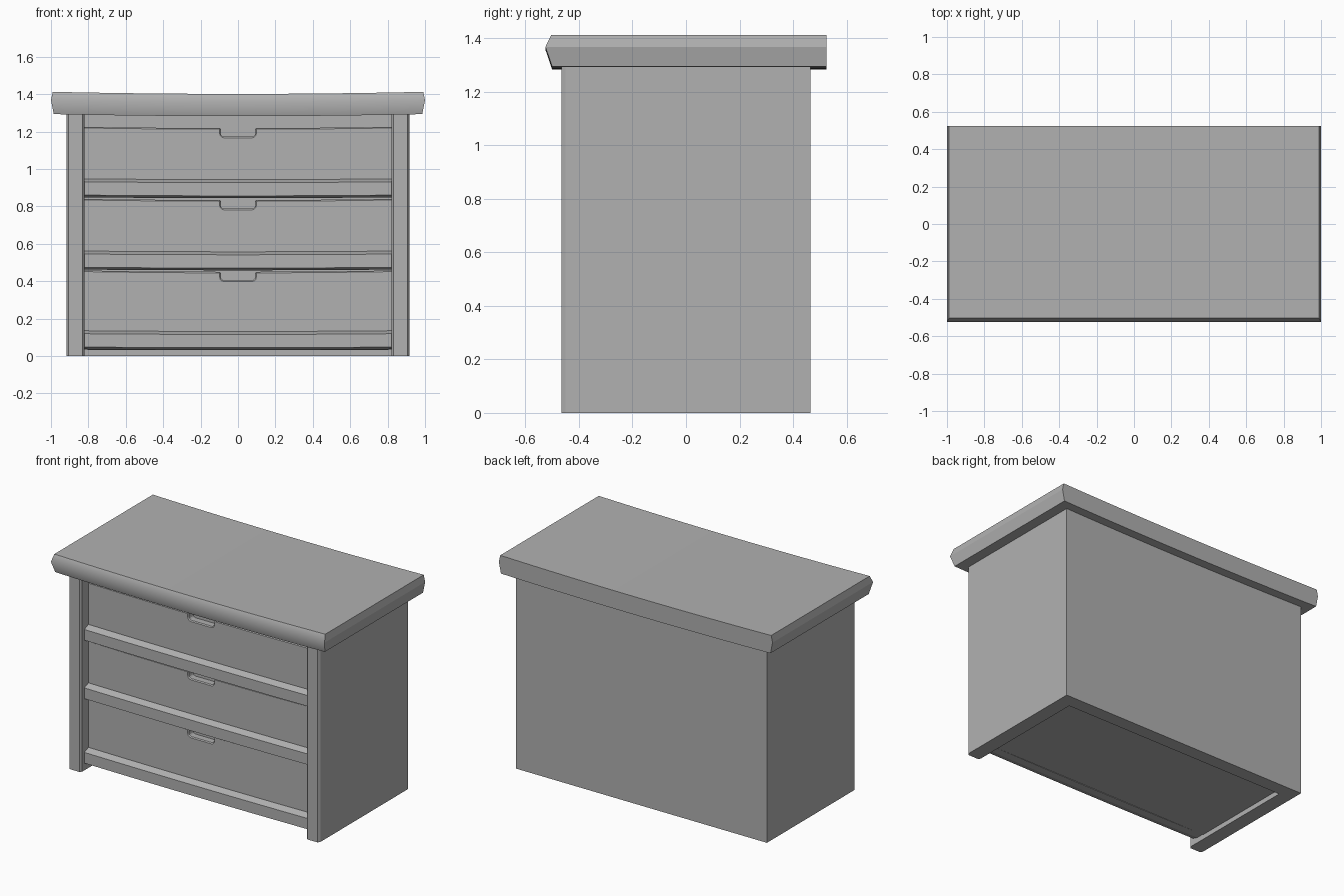
import bpy, bmesh
from math import radians, sin, cos, pi

if "Cube" in bpy.data.objects:
    bpy.data.objects.remove(bpy.data.objects["Cube"])

grey = bpy.data.materials.new("grey")
grey.diffuse_color = (0.44, 0.44, 0.44, 1)
grey.use_nodes = True
grey.node_tree.nodes["Principled BSDF"].inputs["Base Color"].default_value = grey.diffuse_color


def make_object(name, bm, bevel=0):
    bmesh.ops.recalc_face_normals(bm, faces=bm.faces[:])
    mesh = bpy.data.meshes.new(name)
    bm.to_mesh(mesh)
    bm.free()
    mesh.materials.append(grey)
    ob = bpy.data.objects.new(name, mesh)
    bpy.context.collection.objects.link(ob)
    if bevel:
        mod = ob.modifiers.new("edge_bevel", 'BEVEL')
        mod.width = bevel
        mod.segments = 1
        mod.limit_method = 'ANGLE'
        mod.angle_limit = radians(50)
    return ob


def extrude(name, points, vec, bevel=0):
    """Solid from a closed outline pushed along vec."""
    bm = bmesh.new()
    face = bm.faces.new([bm.verts.new(p) for p in points])
    new = bmesh.ops.extrude_face_region(bm, geom=[face])["geom"]
    bmesh.ops.translate(bm, vec=vec, verts=[v for v in new if isinstance(v, bmesh.types.BMVert)])
    return make_object(name, bm, bevel)


def sag(x, half, depth):
    return -depth * (1 - (x / half) ** 2)


def sweep(name, profile, depth, steps=12):
    """Loft a (half width, y, z) outline along x with a gentle sag."""
    bm = bmesh.new()
    rings = []
    for i in range(steps + 1):
        t = 2 * i / steps - 1
        rings.append([bm.verts.new((t * hw, y, z + sag(t, 1, depth))) for hw, y, z in profile])
    n = len(profile)
    for a, b in zip(rings, rings[1:]):
        for j in range(n):
            k = (j + 1) % n
            bm.faces.new((a[j], a[k], b[k], b[j]))
    # End caps, split at the ridge when the outline has one
    for r in (rings[0], rings[-1]):
        bm.faces.new((r[0], r[1], r[4], r[5]))
        bm.faces.new((r[1], r[2], r[3], r[4]))
    return make_object(name, bm)


# Sagging table top: rounded-looking front, crisp ridge on the side edges
top = sweep("top_slab", [(0.99, -0.503, 1.412), (1.0, -0.525, 1.367), (0.985, -0.50, 1.293),
                         (0.985, 0.525, 1.293), (1.0, 0.525, 1.367), (0.99, 0.525, 1.412)], 0.011)
for poly in top.data.polygons:
    poly.use_smooth = poly.normal.y < -0.7

# U-shaped carcass: two sides and the back, front posts chamfered
half = [(0.917, 0.465), (0.917, -0.45), (0.907, -0.465), (0.832, -0.465), (0.822, -0.452), (0.822, 0.375)]
outline = half + [(-x, y) for x, y in reversed(half)]
extrude("carcass", [(x, y, 0) for x, y in outline], (0, 0, 1.32))

# Inner body behind the drawer fronts
extrude("inner_body", [(-0.825, -0.335, 0.032), (0.825, -0.335, 0.032),
                       (0.825, 0.38, 0.032), (-0.825, 0.38, 0.032)], (0, 0, 1.288))


# Drawer front with a rounded finger notch, and a lip rail along its base
def drawer(name, base, height):
    w, nx, nd, r = 0.832, 0.092, 0.046, 0.018
    top_z = base + height
    side = [(x, top_z + sag(x, w, 0.007)) for x in (w, 0.55, 0.3, nx)]
    floor = side[-1][1] - nd
    side += [(nx - r + r * cos(a), floor + r - r * sin(a)) for a in (0, pi / 6, pi / 3, pi / 2)]
    upper = side + [(-x, z) for x, z in reversed(side)]
    pts = [(-w, base + 0.03), (w, base + 0.03)] + upper
    extrude(name + "_front", [(x, -0.385, z) for x, z in pts], (0, 0.055, 0), 0.006)
    w = 0.823
    sweep(name + "_rail", [(w, -0.34, base + 0.099), (w, -0.39, base + 0.099), (w, -0.43, base + 0.083),
                           (w, -0.43, base + 0.012), (w, -0.39, base), (w, -0.34, base)], 0.004)


drawer("upper_drawer", 0.848, 0.377)
drawer("middle_drawer", 0.462, 0.378)
drawer("lower_drawer", 0.036, 0.421)
